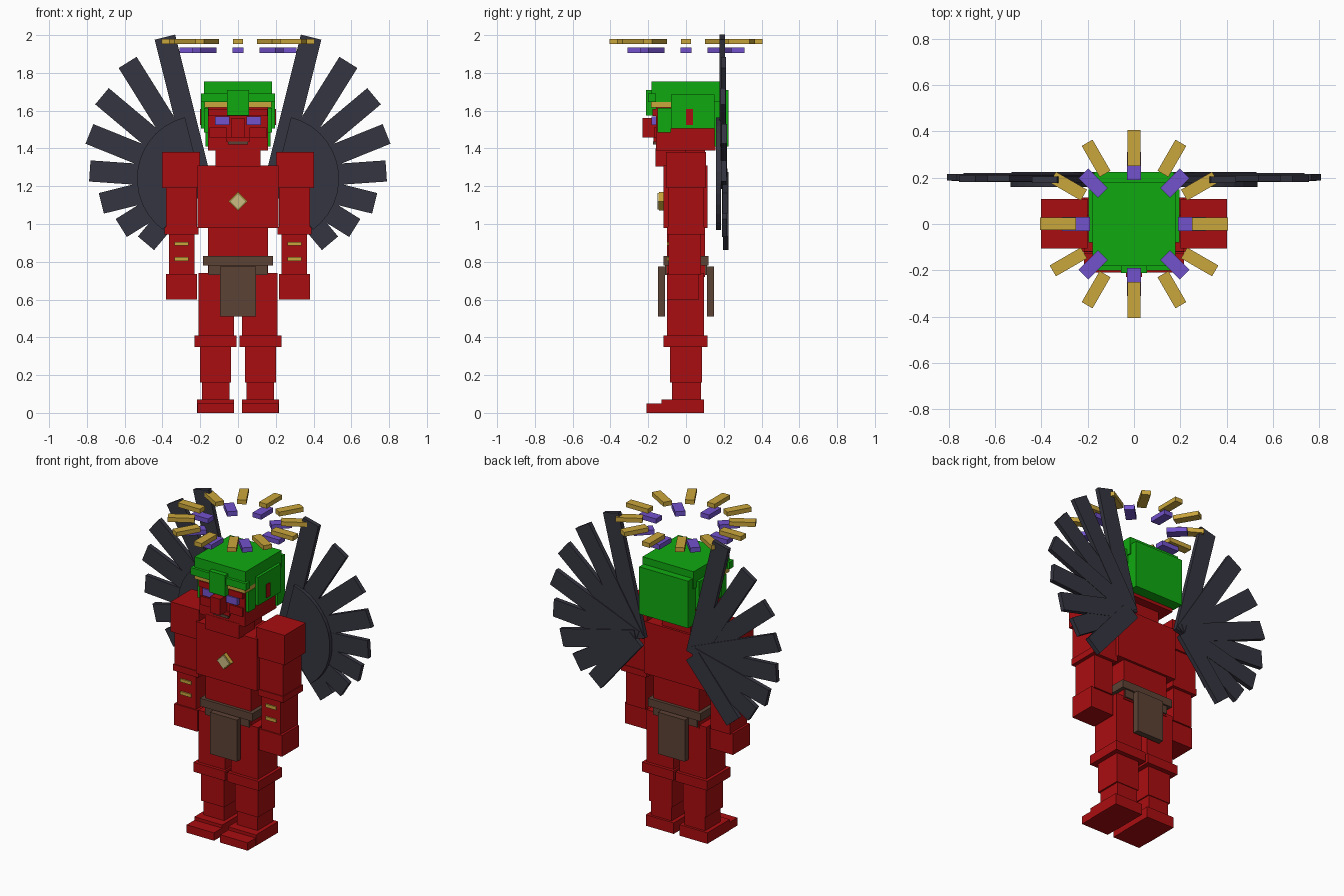
import bpy, bmesh, math
from mathutils import Matrix, Vector

if "Cube" in bpy.data.objects:
    bpy.data.objects.remove(bpy.data.objects["Cube"])


def material(name, rgb):
    m = bpy.data.materials.new(name)
    m.diffuse_color = (*rgb, 1)
    m.use_nodes = True
    m.node_tree.nodes["Principled BSDF"].inputs["Base Color"].default_value = m.diffuse_color
    return m


RED = material("red skin", (0.4, 0.004, 0.005))
GREEN = material("green hair", (0.005, 0.4, 0.005))
GOLD = material("gold", (0.59, 0.38, 0.045))
PURPLE = material("purple", (0.17, 0.085, 0.6))
DARK = material("dark feather", (0.036, 0.036, 0.053))
BROWN = material("brown leather", (0.107, 0.054, 0.036))
PALE = material("pale gem", (0.6, 0.5, 0.22))


def finish(name, bm, mat):
    bmesh.ops.recalc_face_normals(bm, faces=bm.faces)
    me = bpy.data.meshes.new(name)
    bm.to_mesh(me)
    bm.free()
    me.materials.append(mat)
    ob = bpy.data.objects.new(name, me)
    bpy.context.collection.objects.link(ob)
    return ob


def box(name, mat, x, y, z, spin=Matrix()):
    """Box between (min, max) ranges, then transformed by spin."""
    bm = bmesh.new()
    bmesh.ops.create_cube(bm, size=1)
    for v in bm.verts:
        p = [(a + b) / 2 + c * (b - a) for (a, b), c in zip((x, y, z), v.co)]
        v.co = spin @ Vector(p)
    return finish(name, bm, mat)


def pair(name, mat, x, y, z):
    """Box on the +x side and its mirror image."""
    box(name + "_left", mat, x, y, z)
    box(name + "_right", mat, (-x[1], -x[0]), y, z)


# Legs
pair("foot", RED, (0.02, 0.217), (-0.13, 0.095), (0, 0.07))
pair("toes", RED, (0.022, 0.215), (-0.21, -0.13), (0, 0.05))
pair("ankle", RED, (0.045, 0.19), (-0.075, 0.08), (0.07, 0.16))
pair("shin", RED, (0.038, 0.2), (-0.085, 0.085), (0.16, 0.35))
pair("knee", RED, (0.008, 0.23), (-0.12, 0.115), (0.35, 0.41))
pair("thigh", RED, (0.02, 0.21), (-0.1, 0.095), (0.41, 0.74))

# Torso, belt and loincloth
box("waist", RED, (-0.16, 0.16), (-0.1, 0.1), (0.72, 0.98))
box("chest", RED, (-0.215, 0.215), (-0.118, 0.115), (0.98, 1.31))
box("neck", RED, (-0.1, 0.1), (-0.1, 0.1), (1.3, 1.4))
box("belt", BROWN, (-0.185, 0.185), (-0.12, 0.12), (0.78, 0.83))
box("belt_lower", BROWN, (-0.155, 0.155), (-0.11, 0.11), (0.73, 0.78))
box("loincloth_front", BROWN, (-0.095, 0.095), (-0.147, -0.11), (0.51, 0.775))
box("loincloth_back", BROWN, (-0.095, 0.095), (0.11, 0.147), (0.51, 0.775))

# Chest gem: a gold diamond with a pale face
turn = Matrix.Translation((0, 0, 1.12)) @ Matrix.Rotation(math.pi / 4, 4, 'Y')
box("gem_frame", GOLD, (-0.035, 0.035), (-0.142, -0.115), (-0.035, 0.035), turn)
box("gem", PALE, (-0.031, 0.031), (-0.15, -0.142), (-0.031, 0.031), turn)

# Arms
pair("shoulder", RED, (0.2, 0.402), (-0.105, 0.107), (1.19, 1.38))
pair("upper_arm", RED, (0.217, 0.382), (-0.095, 0.095), (0.98, 1.19))
pair("elbow", RED, (0.21, 0.388), (-0.1, 0.1), (0.945, 0.985))
pair("forearm", RED, (0.23, 0.365), (-0.092, 0.08), (0.73, 0.945))
pair("hand", RED, (0.217, 0.38), (-0.1, 0.07), (0.6, 0.735))
for i, z in enumerate((0.805, 0.885)):
    pair(f"arm_stripe_{i}", GOLD, (0.262, 0.337), (-0.1, -0.091), (z, z + 0.02))

# Head and face
box("head", RED, (-0.16, 0.16), (-0.16, 0.157), (1.39, 1.65))
box("jaw", RED, (-0.12, 0.12), (-0.162, 0.0), (1.305, 1.4))
box("brow", RED, (-0.155, 0.155), (-0.178, -0.15), (1.572, 1.61))
box("nose", RED, (-0.035, 0.035), (-0.23, -0.16), (1.457, 1.56))
box("muzzle", RED, (-0.06, 0.06), (-0.172, -0.15), (1.435, 1.46))
box("mouth", BROWN, (-0.052, 0.052), (-0.176, -0.155), (1.42, 1.437))
pair("cheek", RED, (0.06, 0.15), (-0.17, -0.15), (1.455, 1.51))
pair("eye", PURPLE, (0.045, 0.122), (-0.183, -0.155), (1.525, 1.57))

# Hair and headband
box("hair_crown", GREEN, (-0.18, 0.18), (-0.182, 0.18), (1.645, 1.755))
box("hair_fringe", GREEN, (-0.195, 0.195), (-0.2, -0.16), (1.645, 1.69))
box("hair_forelock", GREEN, (-0.057, 0.057), (-0.212, -0.16), (1.575, 1.71))
box("hair_back", GREEN, (-0.172, 0.172), (0.15, 0.225), (1.41, 1.71))
pair("hair_side", GREEN, (0.15, 0.197), (-0.08, 0.15), (1.505, 1.685))
pair("sideburn", GREEN, (0.15, 0.18), (-0.15, -0.08), (1.485, 1.615))
pair("ear", RED, (0.17, 0.202), (0.0, 0.037), (1.525, 1.61))
box("headband", GOLD, (-0.178, 0.178), (-0.185, -0.08), (1.617, 1.647))

# Halo: outer ring of gold rays, inner ring of purple rays
for name, mat, count, r, half, z in (
        ("gold_ray", GOLD, 12, (0.25, 0.405), 0.027, (1.952, 1.98)),
        ("purple_ray", PURPLE, 8, (0.19, 0.31), 0.03, (1.905, 1.935))):
    for i in range(count):
        box(f"{name}_{i}", mat, r, (-half, half), z,
            Matrix.Rotation(math.tau * i / count, 4, 'Z'))

# Wings: eight feathers fanned about a pivot, with a rounded sector in front
for side, sx in (("left", 1), ("right", -1)):
    place = Matrix.Scale(sx, 4, (1, 0, 0)) @ Matrix.Translation((0.2, 0, 1.24))
    for i in range(8):
        y = 0.192 + 0.002 * i + 0.004 * (i % 2)
        box(f"feather_{side}_{i}", DARK, (0, 0.772 - 0.0465 * i),
            (y - 0.014, y + 0.014), (-0.056, 0.056),
            place @ Matrix.Rotation(-math.radians(76 - 18 * i), 4, 'Y'))
    bm = bmesh.new()
    rim = [math.radians(-54 + 10 * i) for i in range(14)]
    pts = [(0, 0)] + [(0.335 * math.cos(a), 0.335 * math.sin(a)) for a in rim]
    face = bm.faces.new([bm.verts.new(place @ Vector((px, 0.16, pz))) for px, pz in pts])
    new = bmesh.ops.extrude_face_region(bm, geom=[face])["geom"]
    for v in new:
        if isinstance(v, bmesh.types.BMVert):
            v.co.y += 0.025
    finish(f"wing_base_{side}", bm, DARK)
